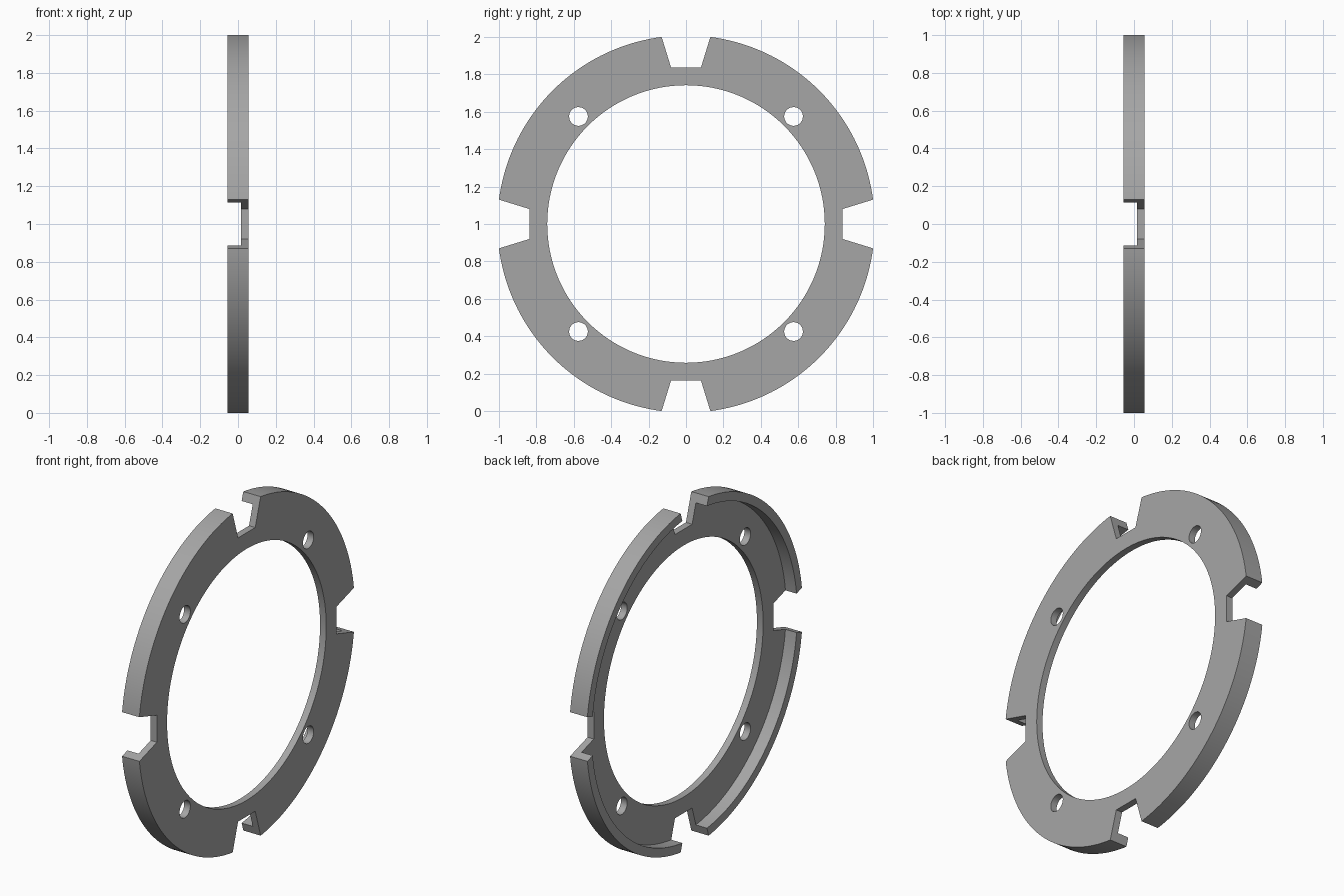
import bpy, bmesh, math
from mathutils import Matrix

if "Cube" in bpy.data.objects:
    bpy.data.objects.remove(bpy.data.objects["Cube"])

HALF = 0.0565          # half of the ring's thickness
PLATE_BACK = 0.016     # back surface of the thin plate
R_OUT, R_RIM, R_BORE = 1.0085, 0.957, 0.742
CENTRE_Z = 1.0

grey = bpy.data.materials.new("grey")
grey.diffuse_color = (0.38, 0.38, 0.38, 1)
grey.use_nodes = True
grey.node_tree.nodes["Principled BSDF"].inputs["Base Color"].default_value = grey.diffuse_color


def prism(name, points, x0, x1):
    """Extrude a closed (y, z) outline from x0 to x1."""
    bm = bmesh.new()
    face = bm.faces.new([bm.verts.new((x0, y, z + CENTRE_Z)) for y, z in points])
    ext = bmesh.ops.extrude_face_region(bm, geom=[face])
    moved = [v for v in ext["geom"] if isinstance(v, bmesh.types.BMVert)]
    bmesh.ops.translate(bm, verts=moved, vec=(x1 - x0, 0, 0))
    bmesh.ops.recalc_face_normals(bm, faces=bm.faces)
    mesh = bpy.data.meshes.new(name)
    bm.to_mesh(mesh)
    bm.free()
    mesh.materials.append(grey)
    obj = bpy.data.objects.new(name, mesh)
    bpy.context.collection.objects.link(obj)
    return obj


def circle(radius, sides, cy=0, cz=0):
    return [(cy + radius * math.cos(2 * math.pi * i / sides),
             cz + radius * math.sin(2 * math.pi * i / sides)) for i in range(sides)]


# Solid disc that becomes the flanged ring
ring = prism("flanged_ring", circle(R_OUT, 160), -HALF, HALF)

# Recess behind the plate, and the central bore
cutters = [prism("recess_cutter", circle(R_RIM, 160), -0.2, PLATE_BACK),
           prism("bore_cutter", circle(R_BORE, 128), -0.3, 0.3)]

# Four tapered notches and four bolt holes
notch = [(-0.08, 0.837), (0.08, 0.837), (0.161, 1.1), (-0.161, 1.1)]
for k in range(4):
    c, s = round(math.cos(k * math.pi / 2)), round(math.sin(k * math.pi / 2))
    outline = [(c * y - s * z, s * y + c * z) for y, z in notch]
    cutters.append(prism("notch_cutter", outline, -0.25, 0.25))
    a = math.pi / 4 + k * math.pi / 2
    hole = circle(0.05, 32, 0.813 * math.cos(a), 0.813 * math.sin(a))
    cutters.append(prism("bolt_hole_cutter", hole, -0.25, 0.25))

bpy.context.view_layer.objects.active = ring
ring.select_set(True)
for cutter in cutters:
    cutter.hide_render = True
    mod = ring.modifiers.new("cut", "BOOLEAN")
    mod.operation = "DIFFERENCE"
    mod.solver = "EXACT"
    mod.object = cutter
    bpy.ops.object.modifier_apply(modifier=mod.name)
    bpy.data.objects.remove(cutter, do_unlink=True)

bpy.ops.object.shade_smooth_by_angle(angle=math.radians(30))
